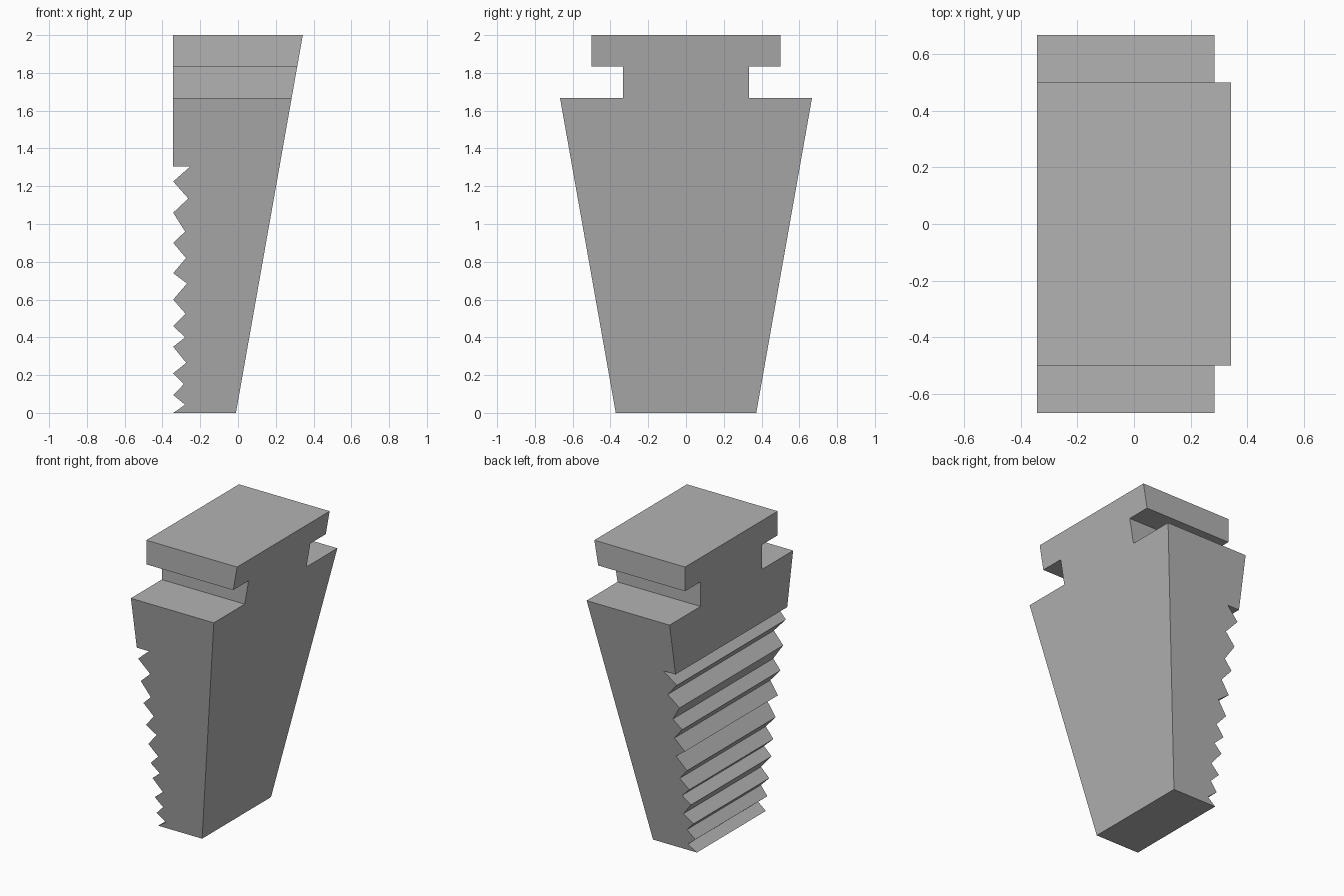
import bpy
import bmesh

cube = bpy.data.objects.get("Cube")
if cube:
    bpy.data.objects.remove(cube, do_unlink=True)

grey = bpy.data.materials.new("plain_grey")
grey.use_nodes = True
colour = (0.45, 0.45, 0.45, 1)
grey.diffuse_color = colour
grey.node_tree.nodes["Principled BSDF"].inputs["Base Color"].default_value = colour


def prism(name, points, offset):
    """Extrude a closed outline of 3D points along an offset."""
    bm = bmesh.new()
    face = bm.faces.new([bm.verts.new(p) for p in points])
    new = bmesh.ops.extrude_face_region(bm, geom=[face])["geom"]
    verts = [v for v in new if isinstance(v, bmesh.types.BMVert)]
    bmesh.ops.translate(bm, vec=offset, verts=verts)
    bmesh.ops.recalc_face_normals(bm, faces=bm.faces)
    mesh = bpy.data.meshes.new(name)
    bm.to_mesh(mesh)
    bm.free()
    mesh.materials.append(grey)
    obj = bpy.data.objects.new(name, mesh)
    bpy.context.collection.objects.link(obj)
    return obj


# Tapered body with a neck groove and a cap, mirrored across y
half = [(0.372, 0), (0.667, 1.667), (0.333, 1.667),
        (0.333, 1.835), (0.5, 1.835), (0.5, 2)]
outline = half + [(-y, z) for y, z in reversed(half)]
body = prism("toothed_wedge", [(-0.5, y, z) for y, z in outline], (1, 0, 0))

# Wedge profile: sloping face on one side, saw teeth on the other
BACK = -0.343
tips = [0, 0.095, 0.21, 0.35, 0.46, 0.6, 0.74, 0.9, 1.06, 1.225]
valleys = [(-0.28, 0.043), (-0.287, 0.152), (-0.274, 0.265), (-0.28, 0.4),
           (-0.278, 0.525), (-0.27, 0.685), (-0.275, 0.82), (-0.28, 0.96),
           (-0.263, 1.135), (-0.252, 1.305)]
profile = [(BACK, -0.1)]
for tip, valley in zip(tips, valleys):
    profile += [(BACK, tip), valley]
profile += [(BACK, valleys[-1][1]), (BACK, 2.1)]


def slope_x(z):
    return -0.011 + 0.177 * z


profile += [(slope_x(z), z) for z in (2.1, -0.1)]
cutter = prism("wedge_cutter", [(x, -1, z) for x, z in profile], (0, 2, 0))
cutter.hide_render = True

# Keep only the volume shared by both outlines
mod = body.modifiers.new("wedge", "BOOLEAN")
mod.operation = "INTERSECT"
mod.solver = "EXACT"
mod.object = cutter
bpy.context.view_layer.update()
graph = bpy.context.evaluated_depsgraph_get()
result = bpy.data.meshes.new_from_object(body.evaluated_get(graph))
body.modifiers.clear()
body.data = result
body.data.name = "toothed_wedge"
bpy.data.objects.remove(cutter, do_unlink=True)
